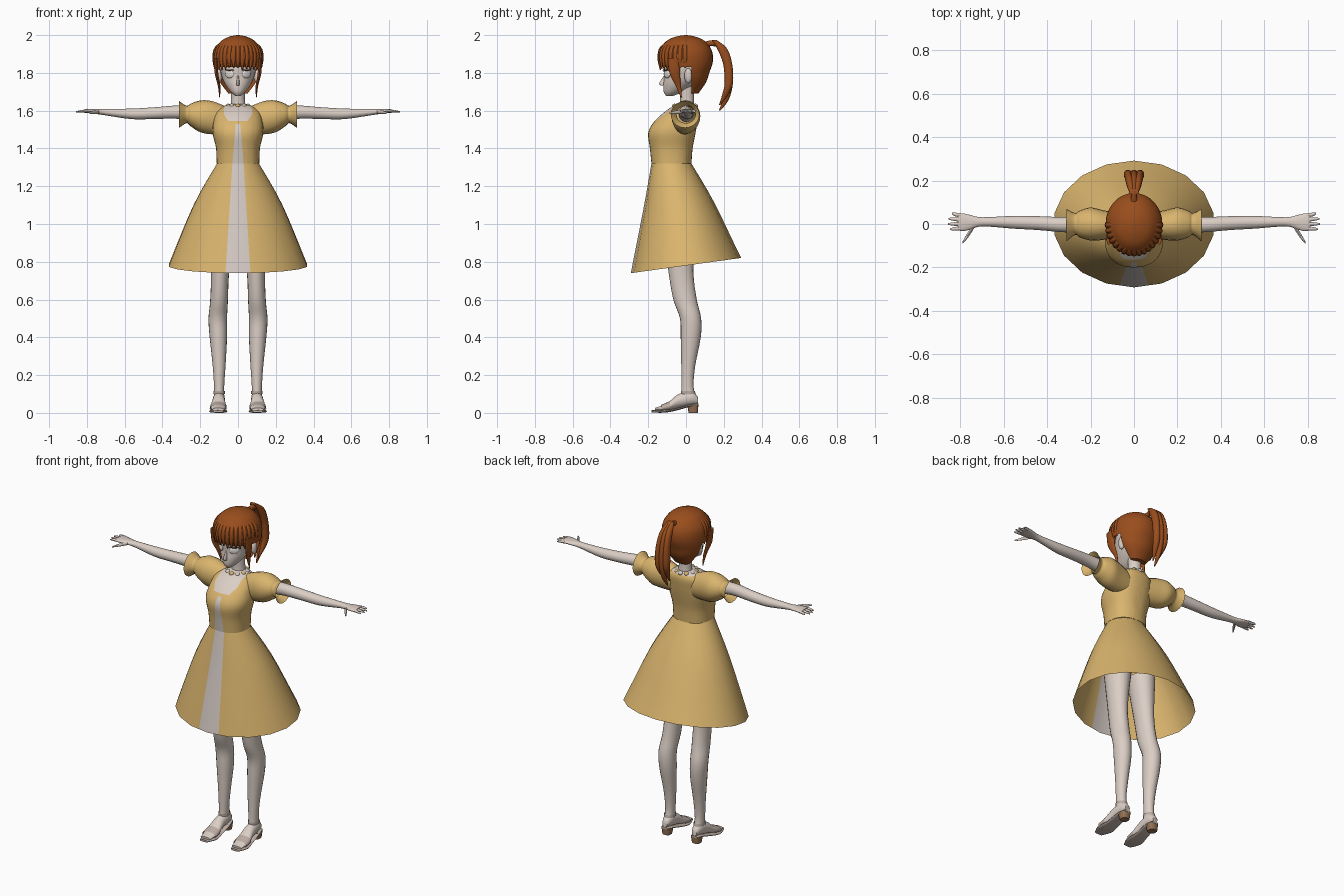
import bpy, bmesh, math, random
from mathutils import Vector

random.seed(4)
cube = bpy.data.objects.get("Cube")
if cube:
    bpy.data.objects.remove(cube, do_unlink=True)


def material(name, r, g, b):
    mat = bpy.data.materials.new(name)
    mat.use_nodes = True
    mat.diffuse_color = (r, g, b, 1)
    shader = next(n for n in mat.node_tree.nodes if n.type == 'BSDF_PRINCIPLED')
    shader.inputs["Base Color"].default_value = (r, g, b, 1)
    shader.inputs["Roughness"].default_value = 0.8
    return mat


skin = material("pale skin", 0.71, 0.62, 0.56)
cloth = material("golden cloth", 0.70, 0.46, 0.155)
panel = material("pale panel", 0.66, 0.59, 0.55)
hair = material("auburn hair", 0.32, 0.075, 0.012)
brown = material("heel brown", 0.30, 0.17, 0.09)
sandal = material("sandal leather", 0.50, 0.42, 0.37)
white = material("eye white", 0.78, 0.74, 0.72)
dark = material("lash brown", 0.14, 0.07, 0.05)

# Position of (along, across, second) for each loft direction
AXES = {
    'X': lambda a, b, c: Vector((a, b, c)),
    'Y': lambda a, b, c: Vector((b, a, c)),
    'Z': lambda a, b, c: Vector((b, c, a)),
}


def smooth_rings(rings, steps):
    """Catmull-Rom interpolation through the given cross-sections."""
    out = []
    for i in range(len(rings) - 1):
        quad = [rings[max(i - 1, 0)], rings[i], rings[i + 1], rings[min(i + 2, len(rings) - 1)]]
        for k in range(steps):
            t = k / steps
            out.append([0.5 * (2 * q + (r - p) * t + (2 * p - 5 * q + 4 * r - s) * t * t
                               + (3 * q - p - 3 * r + s) * t ** 3) for p, q, r, s in zip(*quad)])
    return out + [list(rings[-1])]


def finish(name, bm, mats, mirror=False, angle=50):
    mesh = bpy.data.meshes.new(name)
    bmesh.ops.recalc_face_normals(bm, faces=bm.faces)
    bm.to_mesh(mesh)
    bm.free()
    for mat in mats:
        mesh.materials.append(mat)
    mesh.polygons.foreach_set("use_smooth", [True] * len(mesh.polygons))
    mesh.set_sharp_from_angle(angle=math.radians(angle))
    ob = bpy.data.objects.new(name, mesh)
    bpy.context.collection.objects.link(ob)
    if mirror:
        ob.modifiers.new("mirror", 'MIRROR').use_mirror_merge = False
    return ob


def loft(name, tubes, mats, axis='Z', n=20, steps=4, cap=True, power=1.0, tilt=0.0,
         mirror=False, cuts=(), paint=None, cull=None):
    """Skin elliptical rings (along, centre, centre, radius, radius) into tubes."""
    bm = bmesh.new()
    for rings in tubes:
        loops = []
        full = smooth_rings(rings, steps)
        for j, (a, b, c, rb, rc) in enumerate(full):
            loop = []
            for i in range(n):
                ang = math.tau * i / n - math.pi / 2
                u, v = (math.copysign(abs(w) ** power, w) for w in (math.cos(ang), math.sin(ang)))
                lean = tilt * rc * v * j / (len(full) - 1)
                loop.append(bm.verts.new(AXES[axis](a + lean, b + rb * u, c + rc * v)))
            loops.append(loop)
        for low, high in zip(loops, loops[1:]):
            for i in range(n):
                bm.faces.new((low[i], low[(i + 1) % n], high[(i + 1) % n], high[i]))
        if cap:
            bm.faces.new(loops[0])
            bm.faces.new(loops[-1])
    for co, no in cuts:
        geom = bm.verts[:] + bm.edges[:] + bm.faces[:]
        bmesh.ops.bisect_plane(bm, geom=geom, plane_co=co, plane_no=no)
    if cull:
        gone = [f for f in bm.faces if cull(f.calc_center_median())]
        bmesh.ops.delete(bm, geom=gone, context='FACES')
    if paint:
        for f in bm.faces:
            f.material_index = paint(f.calc_center_median())
    return finish(name, bm, mats, mirror)


def ellipsoid(name, loc, size, mat, turn=0.0, mirror=False):
    bm = bmesh.new()
    bmesh.ops.create_uvsphere(bm, u_segments=16, v_segments=10, radius=1)
    for v in bm.verts:
        p = Vector(v.co[i] * size[i] for i in range(3))
        x, y = (p.x * math.cos(turn) - p.y * math.sin(turn), p.x * math.sin(turn) + p.y * math.cos(turn))
        v.co = Vector((x, y, p.z)) + Vector(loc)
    return finish(name, bm, [mat], mirror)


# Dress: a tapered front panel runs through bodice and skirt
WAIST, PANEL, NECK = 1.32, 0.03, 1.545


def panel_cuts(slope):
    return [((s * PANEL, 0, WAIST), (s, 0, slope)) for s in (-1, 1)]


def in_panel(p, slope):
    return p.y < -0.05 and abs(p.x) < PANEL + slope * (WAIST - p.z)


def paint_bodice(p):
    inside = abs(p.x) < 0.075 and (abs(p.x) - 0.05) * 0.035 < (p.z - NECK) * 0.025
    if p.z > 1.618 or (p.y < 0 and p.z > NECK and inside):
        return 2
    return 1 if p.z < 1.53 and in_panel(p, 0.086) else 0


neck_cuts = [((0, 0, z), (0, 0, 1)) for z in (1.53, NECK, 1.618)]
for s in (-1, 1):
    neck_cuts += [((s * 0.075, 0, 0), (1, 0, 0)), ((s * 0.05, 0, NECK), (s * 0.035, 0, -0.025))]

loft("bodice", [[(1.32, 0, -.077, .113, .106), (1.40, 0, -.078, .116, .113), (1.48, 0, -.075, .134, .125),
                 (1.54, 0, -.055, .130, .115), (1.60, 0, -.02, .112, .085), (1.635, 0, 0, .05, .048)]],
     [cloth, panel, skin], n=36, power=.88, cuts=neck_cuts + panel_cuts(0.086), paint=paint_bodice)
loft("skirt", [[(1.32, 0, -.077, .113, .106), (1.10, 0, -.037, .238, .187), (.78, 0, 0, .372, .292)]],
     [cloth, panel], n=18, cap=False, tilt=0.138, cuts=panel_cuts(0.062),
     paint=lambda p: int(in_panel(p, 0.062)))
loft("puff_sleeves", [[(.07, -.005, 1.55, .055, .075), (.14, -.005, 1.563, .068, .088),
                       (.20, 0, 1.57, .076, .084), (.25, 0, 1.577, .062, .06), (.272, 0, 1.58, .05, .046),
                       (.312, -.005, 1.58, .076, .071)]], [cloth], 'X', cap=False, mirror=True)
for k in range(10):
    ang = math.tau * k / 10 + 0.3
    ellipsoid("collar_frill", (.055 * math.cos(ang), .055 * math.sin(ang) - .005, 1.625),
              (.014, .014, .012), cloth if k % 2 else skin)

# Arms and hands
loft("arms", [[(.18, 0, 1.58, .04, .04), (.32, -.003, 1.592, .035, .035), (.44, .004, 1.587, .032, .031),
               (.56, .008, 1.583, .029, .028), (.70, .01, 1.592, .021, .017), (.755, .008, 1.596, .034, .013),
               (.79, .008, 1.598, .041, .011), (.812, .01, 1.598, .037, .009)]], [skin], 'X', mirror=True)
fingers = []
for k, reach in enumerate((.847, .857, .855, .838)):
    y = -.02 + .02 * k
    fingers.append([(.795, y, 1.598, .009, .008), (.825, y * 1.1, 1.597, .0085, .007),
                    (reach, y * 1.2, 1.594, .004, .003)])
fingers.append([(.735, -.005, 1.594, .012, .01), (.765, -.05, 1.592, .013, .009), (.79, -.085, 1.588, .005, .004)])
loft("fingers", fingers, [skin], 'X', n=8, steps=3, mirror=True)

# Legs and feet
loft("legs", [[(1.0, .085, -.04, .075, .085), (.75, .095, -.027, .049, .066), (.6, .1, -.005, .047, .062),
               (.5, .107, .024, .049, .056), (.4, .104, .025, .046, .053), (.25, .1, .012, .034, .037),
               (.14, .1, .008, .027, .032), (.07, .1, .015, .028, .042)]], [skin], mirror=True)
loft("feet", [[(.064, .1, .065, .016, .018), (.03, .1, .078, .029, .036), (-.04, .102, .063, .033, .036),
               (-.10, .104, .032, .041, .02), (-.165, .105, .018, .032, .008)]], [skin], 'Y', mirror=True)
loft("sandal_soles", [[(.066, .1, .043, .02, .006), (.02, .1, .038, .034, .006), (-.06, .103, .016, .04, .006),
                       (-.12, .105, .008, .048, .007), (-.182, .105, .008, .026, .006)]],
     [sandal], 'Y', n=16, power=.6, mirror=True)
loft("sandal_heels", [[(0, .1, .038, .024, .024), (.042, .1, .036, .03, .03)]],
     [brown], n=16, power=.6, steps=1, mirror=True)
loft("toe_straps", [[(-.13, .105, .024, .045, .019), (-.085, .104, .036, .043, .026)]],
     [sandal], 'Y', cap=False, steps=2, mirror=True)
loft("ankle_straps", [[(.10, .1, .012, .031, .039), (.116, .1, .01, .031, .037)]],
     [sandal], cap=False, steps=1, mirror=True)

# Head, face and ears
loft("neck", [[(1.59, 0, .005, .05, .045), (1.64, 0, .006, .038, .037), (1.74, 0, .002, .036, .038)]], [skin])
loft("head", [[(1.677, 0, -.088, .012, .016), (1.70, 0, -.066, .04, .052), (1.74, 0, -.035, .069, .085),
               (1.78, 0, -.01, .086, .106), (1.84, 0, 0, .097, .118), (1.93, 0, 0, .085, .1)]], [skin], n=28)
loft("nose", [[(1.732, 0, -.118, .009, .012), (1.744, 0, -.124, .009, .018), (1.785, 0, -.112, .004, .005)]],
     [skin], n=10)
ellipsoid("ears", (.1, .012, 1.785), (.016, .021, .04), skin, mirror=True)
ellipsoid("eyes", (.045, -.101, 1.794), (.028, .008, .022), white, .6, True)
ellipsoid("upper_lashes", (.046, -.107, 1.815), (.03, .005, .004), dark, .6, True)
ellipsoid("mouth", (0, -.112, 1.712), (.013, .004, .002), dark)

# Hair: cap open at the face, fringe strands, side locks and ponytail
loft("hair_cap", [[(1.69, 0, .035, .05, .03), (1.75, 0, .03, .095, .076), (1.80, 0, .01, .121, .113),
                   (1.86, 0, 0, .131, .142), (1.92, 0, -.002, .124, .138), (1.97, 0, -.002, .088, .1),
                   (1.993, 0, -.002, .042, .048), (2.0, 0, 0, .004, .004)]], [hair], n=32,
     cuts=[((0, .03, 0), (0, 1, 0)), ((0, 0, 1.83), (0, 0, 1))],
     cull=lambda p: p.y < .03 and p.z < 1.83)
fringe = []
for k in range(17):
    ang = math.radians(-88 + 11 * k)
    sx, sy = math.sin(ang), -math.cos(ang)
    tip = 1.812 + random.uniform(0, .018)
    fringe.append([(1.988, .045 * sx, .05 * sy, .004, .004), (1.94, .109 * sx, .124 * sy, .011, .011),
                   (1.88, .122 * sx, .137 * sy, .014, .014), (tip, .122 * sx, .138 * sy, .003, .003)])
loft("fringe", fringe, [hair], n=8)
loft("side_locks", [[(1.88, .116, -.062, .012, .035), (1.80, .114, -.06, .01, .028),
                     (1.73, .1, -.04, .007, .014), (1.67, .097, -.025, .002, .003)]], [hair], n=10, mirror=True)
loft("ponytail_tie", [[(.1, 0, 1.945, .018, .02), (.13, 0, 1.957, .013, .015), (.165, 0, 1.955, .024, .018)]],
     [hair], 'Y', n=12)
tail = []
for side in (-1, 0, 1):
    drop = .03 * abs(side)
    tail.append([(1.975, side * .01, .148, .012, .012), (1.93, side * .02, .19, .016, .026),
                 (1.85, side * .026, .22, .018, .024), (1.75, side * .028, .227, .019, .022),
                 (1.66 + drop, side * .022, .21, .014, .017), (1.6 + drop, side * .012, .178, .003, .004)])
loft("ponytail", tail, [hair], n=12)
